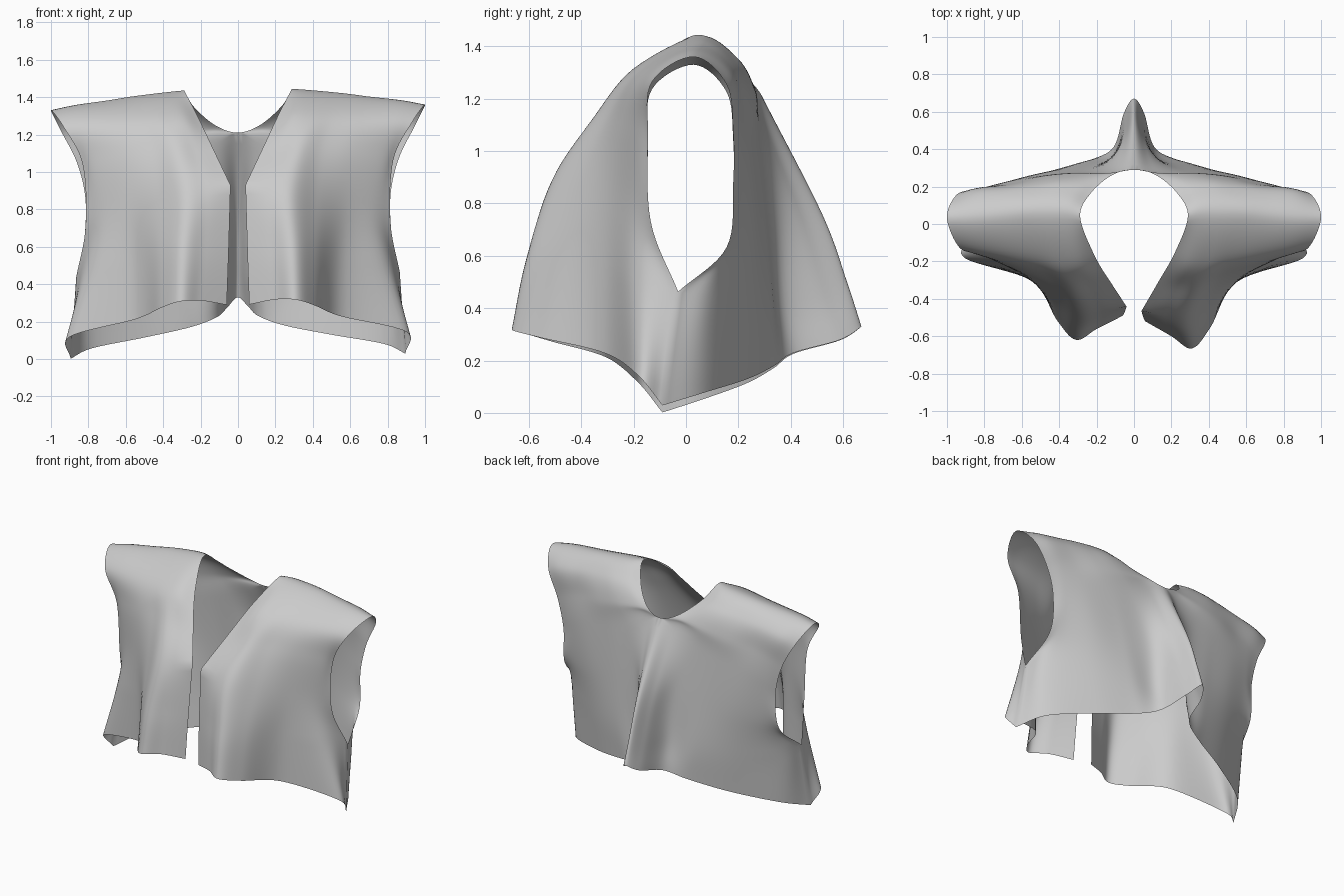
import bpy, bmesh
from mathutils import Vector

if "Cube" in bpy.data.objects:
    bpy.data.objects.remove(bpy.data.objects["Cube"])

STEPS = 8  # mesh divisions per span of the control net


def section(z_inner, z_mid, z_outer, *xy):
    """One cross-section from the inner edge to the arm side; z follows a parabola."""
    a = (z_outer - 2 * z_mid + z_inner) / 2
    b = z_mid - z_inner - a
    out = []
    for i, (x, y) in enumerate(xy):
        s = 2 * i / (len(xy) - 1)
        out.append(Vector((x, y, z_inner + b * s + a * s * s)))
    return out


def ghost(end, inner):
    """Extra point past a curve end; ends on x = 0 are rounded across the mirror plane."""
    if abs(end.x) < 1e-5 and inner.x > 1e-5:
        return Vector((-inner.x, inner.y, inner.z))
    return end * 2 - inner


def spline(pts):
    """Catmull-Rom curve through pts."""
    p = [ghost(pts[0], pts[1])] + list(pts) + [ghost(pts[-1], pts[-2])]
    out = []
    for i in range(1, len(p) - 2):
        a, b, c, d = p[i - 1:i + 3]
        for k in range(STEPS):
            t = k / STEPS
            out.append(0.5 * (2 * b + (c - a) * t + (2 * a - 5 * b + 4 * c - d) * t * t
                              + (3 * b - a - 3 * c + d) * t ** 3))
    return out + [pts[-1].copy()]


def broken_spline(pts, corners):
    """Spline with sharp corners at the given point indices."""
    out, start = [], 0
    for c in list(corners) + [len(pts) - 1]:
        out = out[:-1] + spline(pts[start:c + 1])
        start = c
    return out


# Front panel: hem up to the shoulder ridge
front = [
    section(.29, .28, .015, (.06, -.52), (.20, -.60), (.31, -.665), (.41, -.55), (.55, -.31), (.90, -.185), (.895, -.09)),
    section(.58, .56, .45, (.05, -.50), (.18, -.56), (.30, -.61), (.41, -.50), (.55, -.31), (.79, -.19), (.865, -.03)),
    section(.93, .84, .72, (.04, -.465), (.17, -.49), (.29, -.51), (.42, -.41), (.57, -.29), (.73, -.20), (.815, -.135)),
    section(1.12, 1.11, 1.05, (.13, -.31), (.23, -.335), (.33, -.355), (.45, -.30), (.60, -.25), (.77, -.185), (.83, -.145)),
    section(1.31, 1.295, 1.25, (.22, -.15), (.30, -.20), (.40, -.20), (.52, -.18), (.66, -.165), (.83, -.145), (.93, -.13)),
    section(1.44, 1.41, 1.345, (.288, .04), (.36, .05), (.46, .05), (.58, .05), (.70, .04), (.87, .03), (1.0, .03)),
]
# Back panel: below the shoulder ridge down to the hem
back = [
    section(1.35, 1.33, 1.24, (.235, .16), (.31, .19), (.42, .20), (.55, .19), (.70, .18), (.85, .175), (.95, .155)),
    section(1.25, 1.185, 1.06, (.12, .26), (.21, .265), (.36, .265), (.50, .25), (.65, .22), (.78, .20), (.86, .18)),
    section(1.21, 1.03, .86, (0, .29), (.11, .285), (.26, .28), (.42, .27), (.60, .245), (.74, .21), (.815, .18)),
    section(.76, .71, .62, (0, .52), (.06, .44), (.15, .335), (.35, .30), (.55, .26), (.74, .19), (.825, .155)),
    section(.50, .40, .45, (0, .615), (.05, .53), (.12, .365), (.30, .325), (.55, .24), (.80, .10), (.865, -.03)),
    section(.33, .175, .015, (0, .67), (.055, .59), (.11, .41), (.25, .335), (.50, .235), (.78, .08), (.895, -.09)),
]
net = front + back

# Smooth over the shoulder hem to hem, with corners on the neckline and at the armpit
corners = {0: (2, 8), 6: (1, 10)}
lines = [broken_spline([r[j] for r in net], corners.get(j, ())) for j in range(7)]
n = len(lines[0])

# Straight side seam shared by front and back below the armhole
hem, pit = net[0][-1], net[1][-1]
for k in range(STEPS + 1):
    lines[-1][k] = lines[-1][n - 1 - k] = hem.lerp(pit, k / STEPS)

# Then smooth across each section
rows = [spline([line[i] for line in lines]) for i in range(n)]

# Both halves, with the slight tilt and shallower left fold of the draped cloth
bm = bmesh.new()
for side in (1, -1):
    grid = []
    for row in rows:
        strip = []
        for p in row:
            x, y = side * max(p.x, 0), p.y
            if side < 0 and y < -.25:
                y += .11 * (-y - .25)
            strip.append(bm.verts.new((x, y, p.z + .015 * x)))
        grid.append(strip)
    for a, b in zip(grid, grid[1:]):
        for i in range(len(a) - 1):
            quad = [a[i], a[i + 1], b[i + 1], b[i]]
            bm.faces.new(quad if side > 0 else quad[::-1])
bmesh.ops.remove_doubles(bm, verts=bm.verts, dist=1e-4)

mesh = bpy.data.meshes.new("open_vest")
bm.to_mesh(mesh)
bm.free()
vest = bpy.data.objects.new("open_vest", mesh)
bpy.context.collection.objects.link(vest)
for poly in mesh.polygons:
    poly.use_smooth = True
